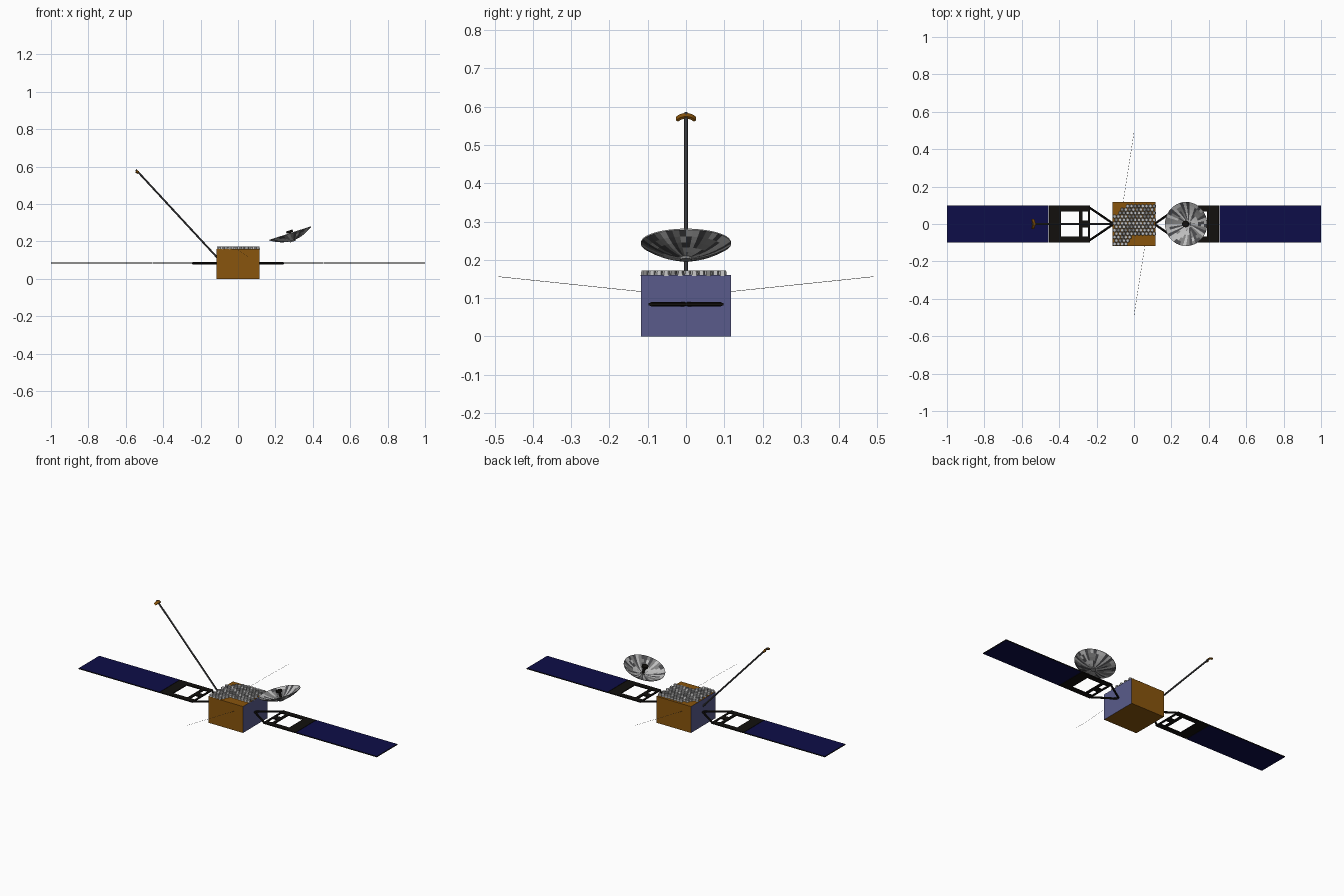
import bpy, bmesh, math, random
from mathutils import Vector, Matrix

if "Cube" in bpy.data.objects:
    bpy.data.objects.remove(bpy.data.objects["Cube"])

random.seed(4)


def material(name, r, g, b):
    m = bpy.data.materials.new(name)
    m.diffuse_color = (r, g, b, 1)
    m.use_nodes = True
    m.node_tree.nodes["Principled BSDF"].inputs["Base Color"].default_value = m.diffuse_color
    return m


GOLD = material("gold foil", 0.25, 0.09, 0.004)
BLUE = material("radiator blue", 0.10, 0.105, 0.26)
NAVY = material("solar navy", 0.004, 0.004, 0.065)
BLACK = material("frame black", 0.006, 0.005, 0.004)
DARK = material("dark grey", 0.07, 0.07, 0.075)
MID = material("mid grey", 0.22, 0.22, 0.22)
LIGHT = material("light silver", 0.52, 0.52, 0.52)


def finish(name, bm, mats, mirror=False):
    bmesh.ops.recalc_face_normals(bm, faces=bm.faces)
    me = bpy.data.meshes.new(name)
    bm.to_mesh(me)
    bm.free()
    for m in mats:
        me.materials.append(m)
    ob = bpy.data.objects.new(name, me)
    bpy.context.collection.objects.link(ob)
    if mirror:
        ob.modifiers.new("mirror", 'MIRROR').use_mirror_merge = False
    return ob


def add_box(bm, lo, hi):
    lo, hi = Vector(lo), Vector(hi)
    mat = Matrix.Translation((lo + hi) / 2) @ Matrix.Diagonal((*(hi - lo), 1))
    return bmesh.ops.create_cube(bm, size=1, matrix=mat)


def add_rod(bm, a, b, r, sides=8, r2=None):
    a, b = Vector(a), Vector(b)
    d = b - a
    mat = Matrix.Translation((a + b) / 2) @ d.to_track_quat('Z', 'Y').to_matrix().to_4x4()
    return bmesh.ops.create_cone(bm, cap_ends=True, segments=sides, radius1=r,
                                 radius2=r if r2 is None else r2, depth=d.length, matrix=mat)


# Body: gold box with blue radiator sides
bm = bmesh.new()
add_box(bm, (-0.116, -0.118, 0), (0.116, 0.118, 0.16))
bm.normal_update()
for f in bm.faces:
    f.material_index = int(abs(f.normal.x) > 0.9)
finish("body", bm, [GOLD, BLUE])

# Antenna array: packed hexagonal cups, leaving two corners of the deck bare
bm = bmesh.new()
R = 0.0115
for j in range(13):
    y = -0.107 + j * R * 1.6
    for i in range(12):
        x = -0.104 + (i + 0.5 * (j % 2)) * R * 1.75
        bare = (x > -0.03 + (y + 0.11) * 0.2 and y < -0.055) or y - x > 0.145
        if bare or x > 0.108 or y > 0.1:
            continue
        n = len(bm.faces)
        add_rod(bm, (x, y, 0.158), (x, y, 0.172), R, 6, R * 0.8)
        bm.faces.ensure_lookup_table()
        for f in bm.faces[n:]:
            f.material_index = random.choice((0, 0, 1))
finish("antenna_array", bm, [LIGHT, MID])

# Solar panels: navy faces, black edges
bm = bmesh.new()
add_box(bm, (0.458, -0.098, 0.081), (1.0, 0.098, 0.087))
bm.normal_update()
for f in bm.faces:
    f.material_index = int(abs(f.normal.z) < 0.5)
finish("solar_panel", bm, [NAVY, BLACK], mirror=True)

# Yoke: ladder frame and V struts joining panel to body
bm = bmesh.new()
for x0, x1, y0, y1 in [(0.39, 0.455, -0.098, 0.098), (0.275, 0.293, -0.068, 0.068),
                       (0.235, 0.246, -0.068, 0.068), (0.246, 0.275, -0.018, 0.018),
                       (0.235, 0.39, 0.066, 0.098), (0.235, 0.39, -0.098, -0.066)]:
    add_box(bm, (x0, y0, 0.081), (x1, y1, 0.087))
for s in (-1, 1):
    add_rod(bm, (0.114, s * 0.004, 0.084), (0.242, s * 0.09, 0.084), 0.006)
finish("yoke", bm, [BLACK], mirror=True)

# Dish: shallow paraboloid shell, mottled foil, tilted toward -x
tilt = Matrix.Translation((0.278, 0, 0.245)) @ Matrix.Rotation(math.radians(-18), 4, 'Y')
RAD, DEPTH, SEG, RINGS = 0.118, 0.04, 40, 6
bm = bmesh.new()
skins = []
for off in (0, -0.003):
    rings = []
    for k in range(1, RINGS + 1):
        r = RAD * k / RINGS
        z = DEPTH * ((k / RINGS) ** 2 - 1) + off
        rings.append([bm.verts.new((r * math.cos(a), r * math.sin(a), z))
                      for a in (2 * math.pi * s / SEG for s in range(SEG))])
    skins.append(rings)
shade = [random.randrange(3) for _ in range(SEG)]
for rings in skins:
    bm.faces.new(rings[0])
    for k in range(RINGS - 1):
        for s in range(SEG):
            t = (s + 1) % SEG
            f = bm.faces.new((rings[k][s], rings[k][t], rings[k + 1][t], rings[k + 1][s]))
            f.material_index = shade[s] if random.Random(s * 9 + k // 2).random() < 0.6 \
                else random.Random(s // 2 * 31 + k).randrange(3)
for s in range(SEG):
    t = (s + 1) % SEG
    bm.faces.new((skins[0][-1][s], skins[0][-1][t], skins[1][-1][t], skins[1][-1][s]))
bm.transform(tilt)
finish("dish", bm, [LIGHT, MID, DARK])

# Dish hub behind and feed in front
bm = bmesh.new()
add_rod(bm, (0, 0, -0.048), (0, 0, -0.036), 0.016, 12)
bm.transform(tilt)
finish("dish_hub", bm, [MID])
bm = bmesh.new()
add_rod(bm, (0, 0, -0.04), (0, 0, 0.004), 0.007, 12)
add_rod(bm, (0, 0, 0.002), (0, 0, 0.014), 0.018, 12)
bm.transform(tilt)
finish("dish_feed", bm, [BLACK])

# Boom
bm = bmesh.new()
add_rod(bm, (-0.112, 0, 0.115), (-0.545, 0, 0.583), 0.005, 8)
finish("boom", bm, [DARK])

# Saddle-shaped sensor at the boom tip: arched plate
bm = bmesh.new()
arc = []
for r in (0.034, 0.027):
    arc.append([(r * math.sin(a), r * math.cos(a) - 0.028)
                for a in (math.radians(-50 + 20 * i) for i in range(6))])
profile = arc[0] + arc[1][::-1]
face = bm.faces.new([bm.verts.new((-0.008, y, z)) for y, z in profile])
ext = bmesh.ops.extrude_face_region(bm, geom=[face])
bmesh.ops.translate(bm, vec=(0.016, 0, 0),
                    verts=[v for v in ext["geom"] if isinstance(v, bmesh.types.BMVert)])
bm.transform(Matrix.Translation((-0.537, 0, 0.574)) @ Matrix.Rotation(math.radians(35), 4, 'Y'))
finish("boom_sensor", bm, [GOLD])

# Hair-thin whip antennas, front and back
for name, s in (("front_whip", -1), ("back_whip", 1)):
    bm = bmesh.new()
    add_rod(bm, (-s * 0.058, s * 0.117, 0.117), (0, s * 0.49, 0.156), 0.0006, 4)
    finish(name, bm, [DARK])
